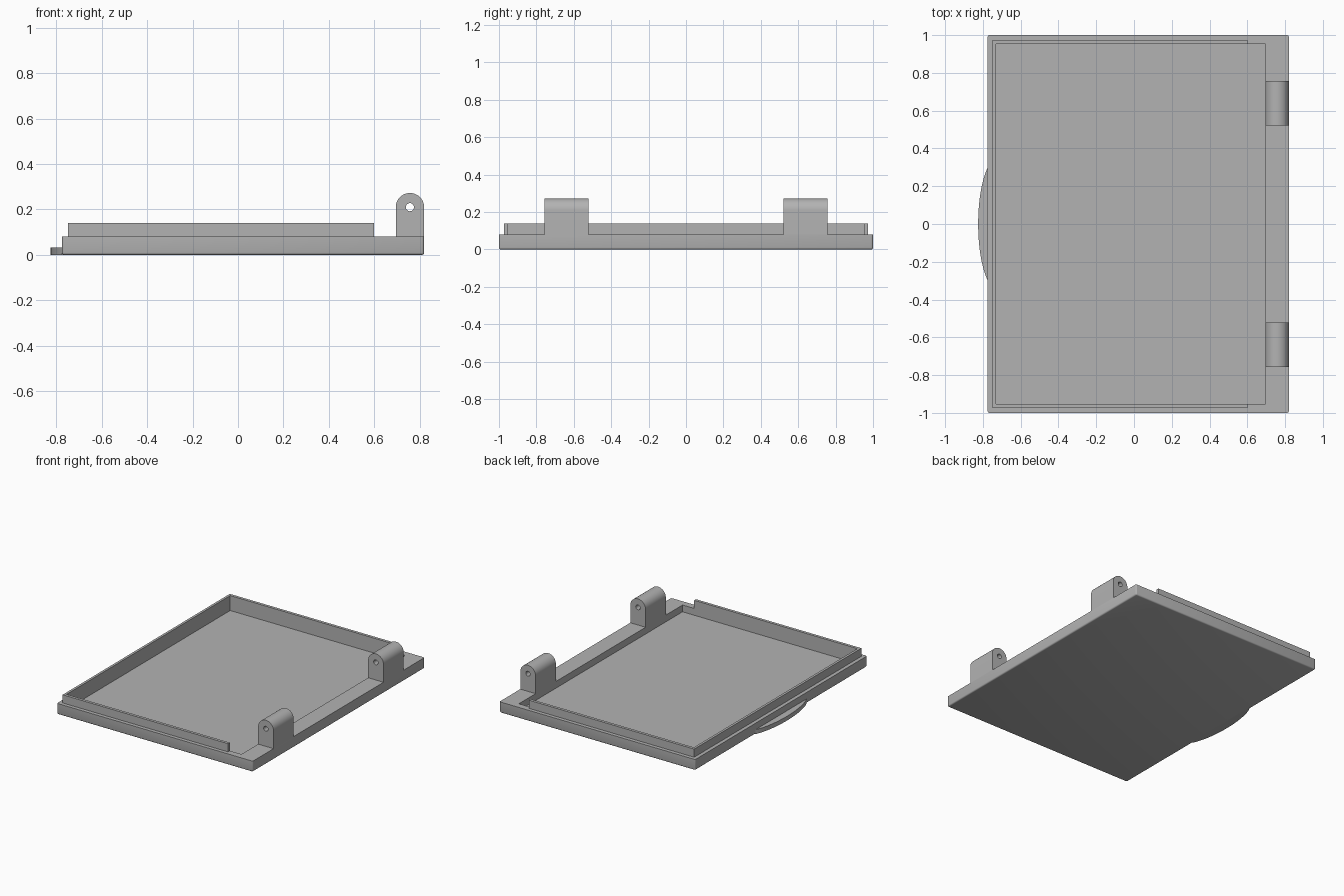
import bpy, bmesh
from math import pi, cos, sin, radians, asin
from mathutils import Matrix

cube = bpy.data.objects.get("Cube")
if cube:
    bpy.data.objects.remove(cube, do_unlink=True)

grey = bpy.data.materials.new("plain grey")
grey.use_nodes = True
colour = (0.45, 0.45, 0.45, 1)
grey.diffuse_color = colour
grey.node_tree.nodes["Principled BSDF"].inputs["Base Color"].default_value = colour

# Shared dimensions
LEFT, RIGHT, HALF = -0.775, 0.82, 1.0
IN_LEFT, IN_RIGHT, IN_HALF = -0.73, 0.695, 0.952
FLOOR, RIM, LIP_TOP = 0.03, 0.08, 0.14


def finish(name, mesh):
    obj = bpy.data.objects.new(name, mesh)
    bpy.context.collection.objects.link(obj)
    mesh.materials.clear()
    mesh.materials.append(grey)
    bpy.ops.object.select_all(action='DESELECT')
    obj.select_set(True)
    bpy.context.view_layer.objects.active = obj
    bpy.ops.object.shade_smooth_by_angle(angle=radians(35))
    return obj


def arc(cx, cy, rx, ry, start, end, steps):
    return [(cx + rx * cos(start + (end - start) * i / steps),
             cy + ry * sin(start + (end - start) * i / steps)) for i in range(steps + 1)]


def extruded(name, loops, depth, matrix):
    """Fill flat outlines (inner loops become holes) and extrude them about z = 0."""
    curve = bpy.data.curves.new(name, 'CURVE')
    curve.dimensions = '2D'
    curve.fill_mode = 'BOTH'
    curve.extrude = depth / 2
    for loop in loops:
        spline = curve.splines.new('POLY')
        spline.points.add(len(loop) - 1)
        for point, (x, y) in zip(spline.points, loop):
            point.co = (x, y, 0, 1)
        spline.use_cyclic_u = True
    helper = bpy.data.objects.new(name + "_outline", curve)
    bpy.context.collection.objects.link(helper)
    graph = bpy.context.evaluated_depsgraph_get()
    mesh = bpy.data.meshes.new_from_object(helper.evaluated_get(graph))
    bpy.data.objects.remove(helper, do_unlink=True)
    bm = bmesh.new()
    bm.from_mesh(mesh)
    bmesh.ops.remove_doubles(bm, verts=bm.verts, dist=1e-5)
    bmesh.ops.transform(bm, matrix=matrix, verts=bm.verts)
    bmesh.ops.recalc_face_normals(bm, faces=bm.faces)
    bm.to_mesh(mesh)
    bm.free()
    return finish(name, mesh)


# Tray: block with a sunken floor and softened lower and corner edges
bm = bmesh.new()
bmesh.ops.create_cube(bm, size=1)
for v in bm.verts:
    v.co = (RIGHT if v.co.x > 0 else LEFT, HALF if v.co.y > 0 else -HALF,
            RIM if v.co.z > 0 else 0)
soft = [e for e in bm.edges if min(v.co.z for v in e.verts) < 0.01]
top = max(bm.faces, key=lambda f: f.calc_center_median().z)
bmesh.ops.inset_region(bm, faces=[top], thickness=0.05)
for v in top.verts:
    v.co.x = IN_RIGHT if v.co.x > 0 else IN_LEFT
    v.co.y = IN_HALF if v.co.y > 0 else -IN_HALF
wall = bmesh.ops.extrude_face_region(bm, geom=[top])
for v in wall["geom"]:
    if isinstance(v, bmesh.types.BMVert):
        v.co.z = FLOOR
if top.is_valid:
    bmesh.ops.delete(bm, geom=[top], context='FACES_ONLY')
bmesh.ops.bevel(bm, geom=soft, offset=0.01, segments=3, profile=0.5, affect='EDGES')
bmesh.ops.recalc_face_normals(bm, faces=bm.faces)
tray_mesh = bpy.data.meshes.new("tray")
bm.to_mesh(tray_mesh)
bm.free()
finish("tray", tray_mesh)

# Raised lip: three-sided wall, open toward the hinges
lip_end, lip_left, lip_half = 0.6, -0.748, 0.973
lip = [(lip_end, lip_half), (lip_left, lip_half), (lip_left, -lip_half), (lip_end, -lip_half),
       (lip_end, -IN_HALF), (IN_LEFT, -IN_HALF), (IN_LEFT, IN_HALF), (lip_end, IN_HALF)]
extruded("raised_lip", [lip], LIP_TOP - RIM, Matrix.Translation((0, 0, (LIP_TOP + RIM) / 2)))

# Hinge lugs: round-topped blocks with a pin hole
radius = (RIGHT - IN_RIGHT) / 2
centre, pin_z = (RIGHT + IN_RIGHT) / 2, 0.21
lug = [(IN_RIGHT, RIM), (RIGHT, RIM)] + arc(centre, pin_z, radius, radius, 0, pi, 24)
hole = arc(centre, pin_z, 0.018, 0.018, 0, 2 * pi, 24)[:-1]
for name, y in (("front_hinge_lug", -0.64), ("back_hinge_lug", 0.64)):
    extruded(name, [lug, hole], 0.235,
             Matrix.Translation((0, y, 0)) @ Matrix.Rotation(pi / 2, 4, 'X'))

# Finger tab: shallow curved ledge on the edge opposite the hinges
tab_centre, tab_x, tab_y = -0.72, 0.105, 0.35
cut = pi / 2 + asin((tab_centre - LEFT) / tab_x)
tab = arc(tab_centre, 0, tab_x, tab_y, cut, 2 * pi - cut, 32)
tab = [(LEFT + 0.015, tab[0][1])] + tab + [(LEFT + 0.015, tab[-1][1])]
extruded("finger_tab", [tab], 0.032, Matrix.Translation((0, 0, 0.016)))
